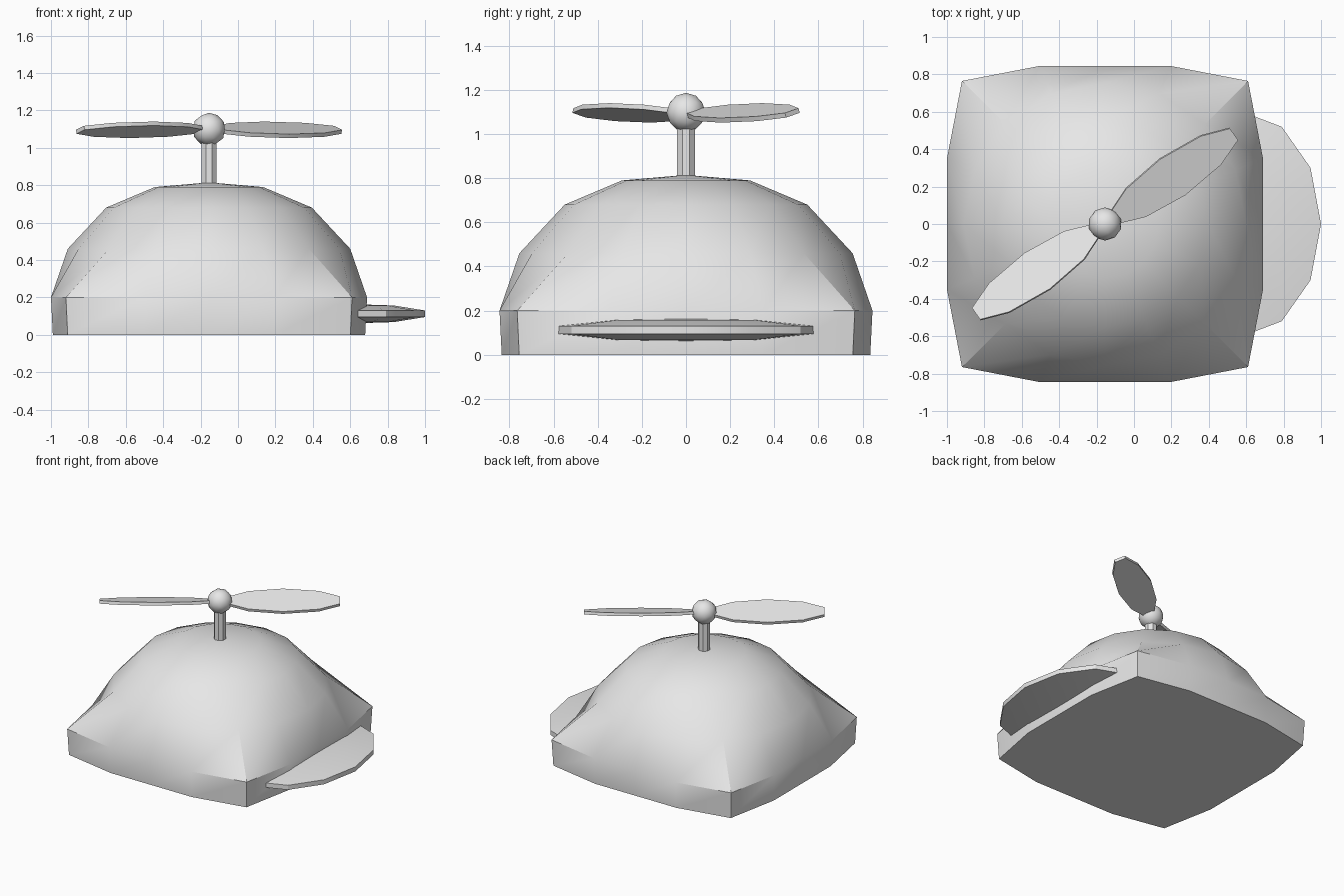
import bpy, bmesh, math
from mathutils import Matrix

if "Cube" in bpy.data.objects:
    bpy.data.objects.remove(bpy.data.objects["Cube"])

CX = -0.155  # centre of the cap
grey = bpy.data.materials.new("light_grey")
grey.diffuse_color = (0.8, 0.8, 0.8, 1)
grey.use_nodes = True
grey.node_tree.nodes["Principled BSDF"].inputs["Base Color"].default_value = grey.diffuse_color


def finish(name, bm, angle=30):
    bmesh.ops.recalc_face_normals(bm, faces=bm.faces)
    mesh = bpy.data.meshes.new(name)
    bm.to_mesh(mesh)
    bm.free()
    mesh.materials.append(grey)
    ob = bpy.data.objects.new(name, mesh)
    bpy.context.collection.objects.link(ob)
    bpy.ops.object.select_all(action='DESELECT')
    ob.select_set(True)
    bpy.context.view_layer.objects.active = ob
    bpy.ops.object.shade_smooth_by_angle(angle=math.radians(angle))
    return ob


def bridge(bm, a, b):
    n = len(a)
    for i in range(n):
        j = (i + 1) % n
        bm.faces.new((a[i], a[j], b[j], b[i]))


def fan(bm, ring, co):
    tip = bm.verts.new(co)
    for i in range(len(ring)):
        bm.faces.new((ring[i], ring[(i + 1) % len(ring)], tip))


# Cap: round rings above, squared-off rings at the hem
bm = bmesh.new()
square = (1, 1 / math.cos(math.pi / 8), 1.28, 1 / math.cos(math.pi / 8))
rings = []
for r, z, squared in ((0.835, 0, True), (0.845, 0.2, True), (0.755, 0.46, False),
                      (0.55, 0.68, False), (0.29, 0.79, False)):
    ring = []
    for i in range(16):
        a = math.tau * i / 16
        k = r * (square[i % 4] if squared else 1)
        ring.append(bm.verts.new((CX + k * math.cos(a), k * math.sin(a), z)))
    rings.append(ring)
for low, high in zip(rings, rings[1:]):
    bridge(bm, low, high)
fan(bm, rings[-1], (CX, 0, 0.815))
bm.faces.new(rings[0][::-1])
finish("cap", bm)

# Brim: lens-shaped oval partly buried in the cap
bm = bmesh.new()
rings = []
for s, z in ((0.6, 0.068), (1, 0.095), (1, 0.13), (0.6, 0.157)):
    rings.append([bm.verts.new((0.58 + 0.42 * s * math.cos(math.tau * i / 12),
                                0.6 * s * math.sin(math.tau * i / 12), z))
                  for i in range(12)])
for low, high in zip(rings, rings[1:]):
    bridge(bm, low, high)
fan(bm, rings[0], (0.58, 0, 0.06))
fan(bm, rings[-1], (0.58, 0, 0.165))
finish("brim", bm)

# Stalk
bm = bmesh.new()
bmesh.ops.create_cone(bm, cap_ends=True, segments=8, radius1=0.043, radius2=0.043, depth=0.3,
                      matrix=Matrix.Translation((CX, 0, 0.92)) @ Matrix.Rotation(math.pi / 8, 4, 'Z'))
finish("stalk", bm)

# Hub ball
bm = bmesh.new()
bmesh.ops.create_icosphere(bm, subdivisions=2, radius=0.089,
                           matrix=Matrix.Translation((CX, 0, 1.098)))
finish("hub", bm, 50)

# Two pitched propeller blades
half = ((0.07, 0.042), (0.2, 0.095), (0.44, 0.122), (0.69, 0.097), (0.84, 0.039))
outline = [(u, -v) for u, v in half] + [(u, v) for u, v in reversed(half)]
for name, turn in (("blade_right", 35), ("blade_left", 215)):
    bm = bmesh.new()
    low, high = [[bm.verts.new((u, v, z)) for u, v in outline] for z in (-0.011, 0.011)]
    bridge(bm, low, high)
    bm.faces.new(low[::-1])
    bm.faces.new(high)
    bm.transform(Matrix.Translation((CX, 0, 1.096)) @ Matrix.Rotation(math.radians(turn), 4, 'Z')
                 @ Matrix.Rotation(math.radians(16), 4, 'X'))
    finish(name, bm)
